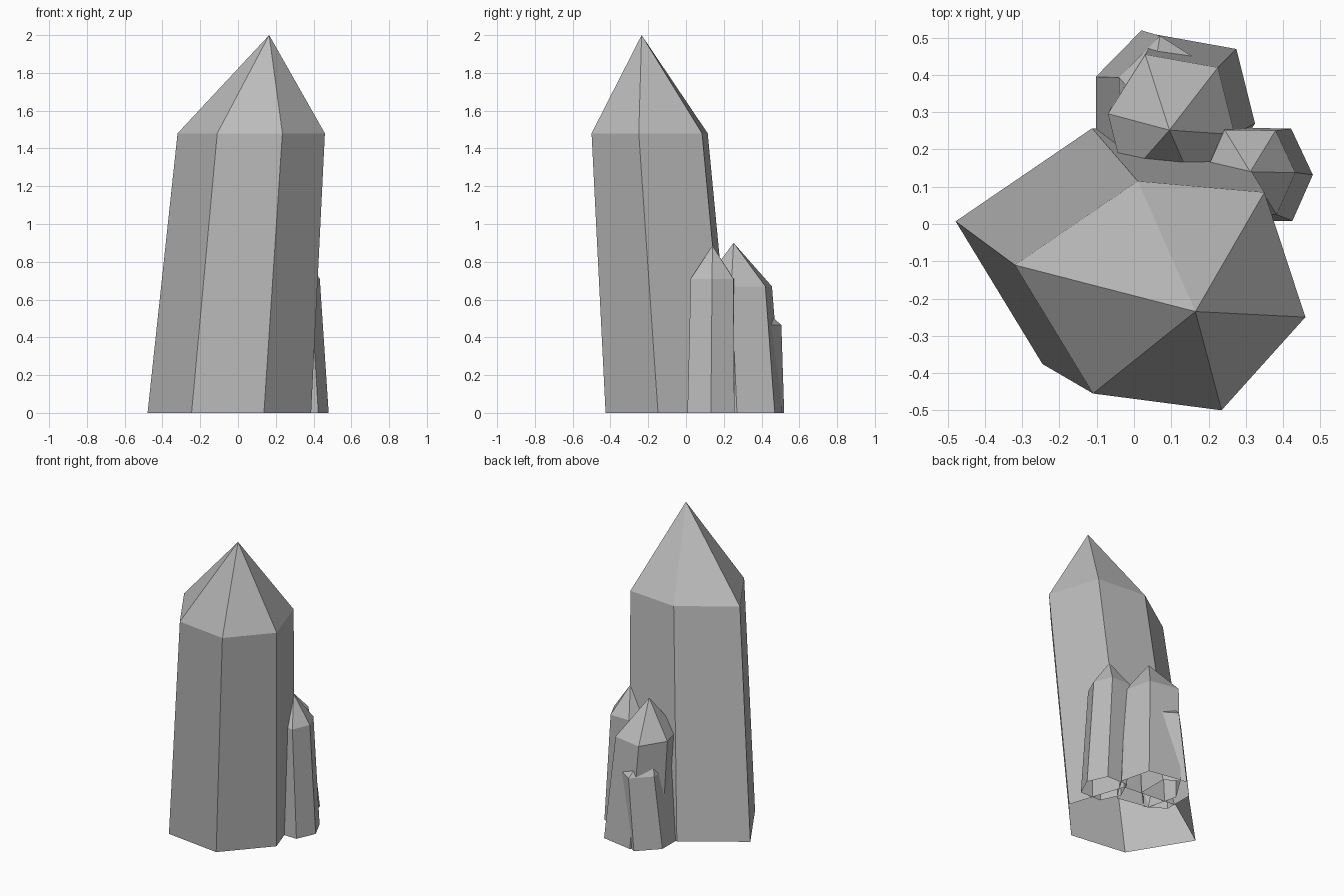
import bpy
import bmesh
from mathutils import Vector

cube = bpy.data.objects.get("Cube")
if cube:
    bpy.data.objects.remove(cube, do_unlink=True)

# Single stone colour
stone = bpy.data.materials.new("grey_stone")
stone.use_nodes = True
colour = (0.5, 0.5, 0.5, 1.0)
stone.diffuse_color = colour
stone.node_tree.nodes["Principled BSDF"].inputs["Base Color"].default_value = colour


def mirrored(centre, half):
    """Six-sided ring from three corner offsets and their opposites."""
    c = Vector(centre)
    offsets = [Vector(p) for p in half]
    return [c + p for p in offsets] + [c - p for p in offsets]


def crystal(name, shoulder, height, foot, flare, tip):
    """Leaning, tapered prism with a pointed cap and an open underside."""
    shoulder = [Vector(p) for p in shoulder]
    centre = sum(shoulder, Vector((0, 0))) / len(shoulder)
    bm = bmesh.new()
    low = [bm.verts.new((*(Vector(foot) + (p - centre) * flare), 0)) for p in shoulder]
    top = [bm.verts.new((*p, height)) for p in shoulder]
    apex = bm.verts.new(tip)
    for i in range(len(shoulder)):
        j = (i + 1) % len(shoulder)
        bm.faces.new((low[i], low[j], top[j], top[i]))
        bm.faces.new((top[i], top[j], apex))
    mesh = bpy.data.meshes.new(name)
    bm.to_mesh(mesh)
    bm.free()
    mesh.materials.append(stone)
    bpy.context.collection.objects.link(bpy.data.objects.new(name, mesh))


# Tall main crystal
crystal("main_crystal",
        [(-0.32, -0.11), (-0.11, -0.455), (0.235, -0.50),
         (0.46, -0.25), (0.35, 0.085), (0.01, 0.115)],
        1.48, (-0.008, -0.077), 1.11, (0.165, -0.235, 2.0))

# Smaller crystals clustered behind it
crystal("back_crystal",
        mirrored((0.10, 0.268), [(0.17, -0.028), (0.125, 0.152), (-0.07, 0.187)]),
        0.67, (0.136, 0.301), 1.11, (0.095, 0.252, 0.90))
crystal("side_crystal",
        mirrored((0.313, 0.139), [(0.12, -0.001), (0.067, 0.112), (-0.07, 0.114)]),
        0.71, (0.348, 0.133), 1.1, (0.312, 0.14, 0.885))
crystal("short_crystal",
        mirrored((0.07, 0.324), [(0.11, 0.111), (0, 0.181), (-0.11, 0.069)]),
        0.465, (0.02, 0.318), 1.115, (0.035, 0.31, 0.64))
